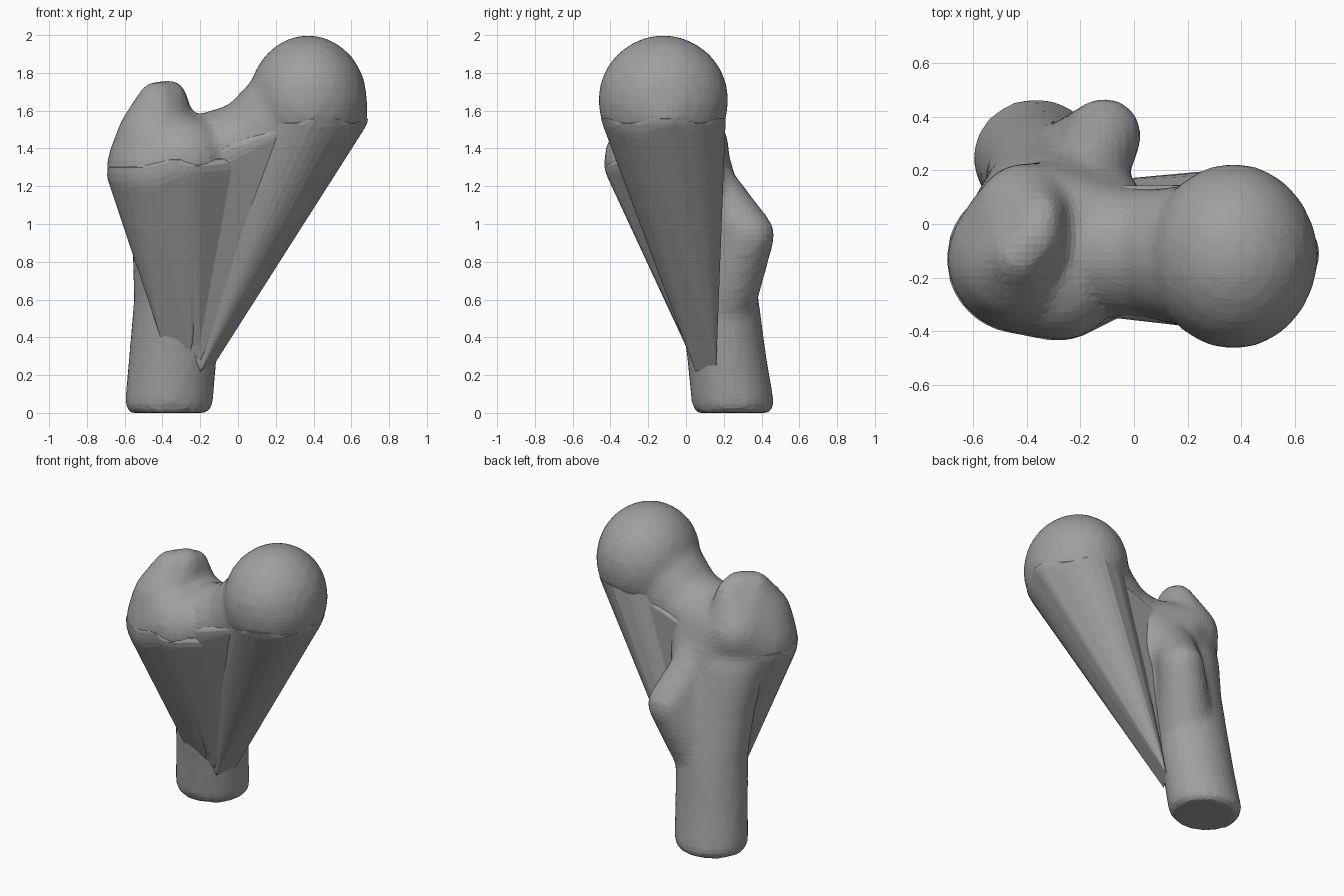
import bpy, bmesh, math
from mathutils import Vector, Matrix

if "Cube" in bpy.data.objects:
    bpy.data.objects.remove(bpy.data.objects["Cube"])

grey = bpy.data.materials.new("bone grey")
grey.diffuse_color = (0.35, 0.35, 0.35, 1)
grey.use_nodes = True
grey.node_tree.nodes["Principled BSDF"].inputs["Base Color"].default_value = grey.diffuse_color


def finish(bm, name):
    bmesh.ops.recalc_face_normals(bm, faces=bm.faces)
    me = bpy.data.meshes.new(name)
    bm.to_mesh(me)
    bm.free()
    me.materials.append(grey)
    ob = bpy.data.objects.new(name, me)
    bpy.context.collection.objects.link(ob)
    return ob


def ball_points(ball, z_max=9.0, sub=4):
    # ball: x, y, z, radius and optionally a separate radius along x
    x, y, z, r = ball[:4]
    rx = ball[4] if len(ball) > 4 else r
    tmp = bmesh.new()
    bmesh.ops.create_icosphere(tmp, subdivisions=sub, radius=1.0)
    pts = [Vector((x + v.co.x * rx, y + v.co.y * r, z + v.co.z * r))
           for v in tmp.verts]
    tmp.free()
    return [p for p in pts if p.z < z_max]


def add_hull(bm, points):
    # wrap a closed convex skin round the points
    part = bmesh.new()
    for p in points:
        part.verts.new(p)
    res = bmesh.ops.convex_hull(part, input=part.verts)
    loose = {g for g in res["geom_interior"] + res["geom_unused"]
             if isinstance(g, bmesh.types.BMVert)}
    bmesh.ops.delete(part, geom=list(loose), context='VERTS')
    bmesh.ops.recalc_face_normals(part, faces=part.faces)
    me = bpy.data.meshes.new("hull_part")
    part.to_mesh(me)
    part.free()
    bm.from_mesh(me)
    bpy.data.meshes.remove(me)


def blend(bm, *balls):
    add_hull(bm, [p for b in balls for p in ball_points(b, sub=3)])


head = (0.37, -0.12, 1.655, 0.347, 0.315)
head_lip = (0.56, -0.11, 1.575, 0.13)
outer = (-0.42, -0.13, 1.30, 0.277)
shoulder = (-0.44, -0.16, 1.45, 0.205)
front = (-0.28, -0.20, 1.34, 0.235)
back = (-0.40, 0.03, 1.40, 0.20)
neck_in = (-0.10, -0.10, 1.36, 0.245)
neck_mid = (0.08, -0.11, 1.42, 0.242)
neck_out = (0.26, -0.12, 1.56, 0.275)

bone = bmesh.new()

# shaft: elliptical rings, z, centre x, centre y, radius x, radius y
rings = [(0.0, -.365, .25, .21, .20), (.04, -.367, .25, .234, .219),
         (.3, -.345, .215, .232, .21), (.6, -.32, .175, .232, .21),
         (.9, -.30, .11, .26, .215), (1.2, -.31, .02, .30, .24),
         (1.42, -.34, -.03, .27, .21)]
n = 48
loops = [[bone.verts.new((cx + rx * math.cos(2 * math.pi * i / n),
                          cy + ry * math.sin(2 * math.pi * i / n), z))
          for i in range(n)] for z, cx, cy, rx, ry in rings]
for a, b in zip(loops, loops[1:]):
    for i in range(n):
        j = (i + 1) % n
        bone.faces.new((a[i], a[j], b[j], b[i]))
bone.faces.new(loops[0][::-1])
bone.faces.new(loops[-1])

# rounded head with a lower outer lip
blend(bone, head, head_lip)

# neck
blend(bone, neck_in, neck_mid)
blend(bone, neck_mid, neck_out)
blend(bone, neck_in, (-0.3, -0.08, 1.30, 0.25))

# large outer knob with its raised crest
blend(bone, outer, front, back)
blend(bone, outer, shoulder, back)
blend(bone, shoulder, back, (-0.43, -0.12, 1.65, 0.105),
      (-0.365, -0.05, 1.67, 0.095), (-0.345, 0.03, 1.65, 0.08))

# rear face and small rear knob
blend(bone, (-0.12, -0.08, 1.34, 0.24), (-0.36, 0.04, 1.38, 0.19),
      (-0.16, 0.08, 1.12, 0.18))
blend(bone, (-0.38, 0.05, 1.45, 0.15), (-0.15, 0.20, 1.0, 0.13))
blend(bone, (-0.11, 0.33, 0.94, 0.14), (-0.2, 0.12, 1.20, 0.15),
      (-0.25, 0.2, 0.6, 0.175))

ob = finish(bone, "bone")
m = ob.modifiers.new("fuse", 'REMESH')
m.mode = 'VOXEL'
m.voxel_size = 0.03
m = ob.modifiers.new("soften", 'SMOOTH')
m.factor = 0.5
m.iterations = 5
ob.modifiers.new("facets", 'TRIANGULATE')


# straight webs fanning from the upper bone down to the shaft
def web(name, balls, foot):
    bm = bmesh.new()
    pts = [p for b, top in balls for p in ball_points(b, top)]
    add_hull(bm, pts + [Vector(f) for f in foot])
    finish(bm, name)


web("head_web", [(head, 1.56), (head_lip, 1.56)],
    [(-.13, .16, .25), (-.20, .05, .22), (-.25, .03, .35)])
web("neck_web", [(neck_in, 1.36), (neck_mid, 1.42), (neck_out, 1.5)],
    [(-.30, .01, .36), (-.20, .03, .28), (-.16, .13, .30)])
web("front_web", [(neck_in, 1.36), (front, 1.34)],
    [(-.30, .01, .36), (-.20, .03, .30), (-.18, .12, .35)])
web("knob_web", [(outer, 1.3), (front, 1.34)],
    [(-.41, .005, .40), (-.25, .01, .33), (-.35, .12, .40)])
